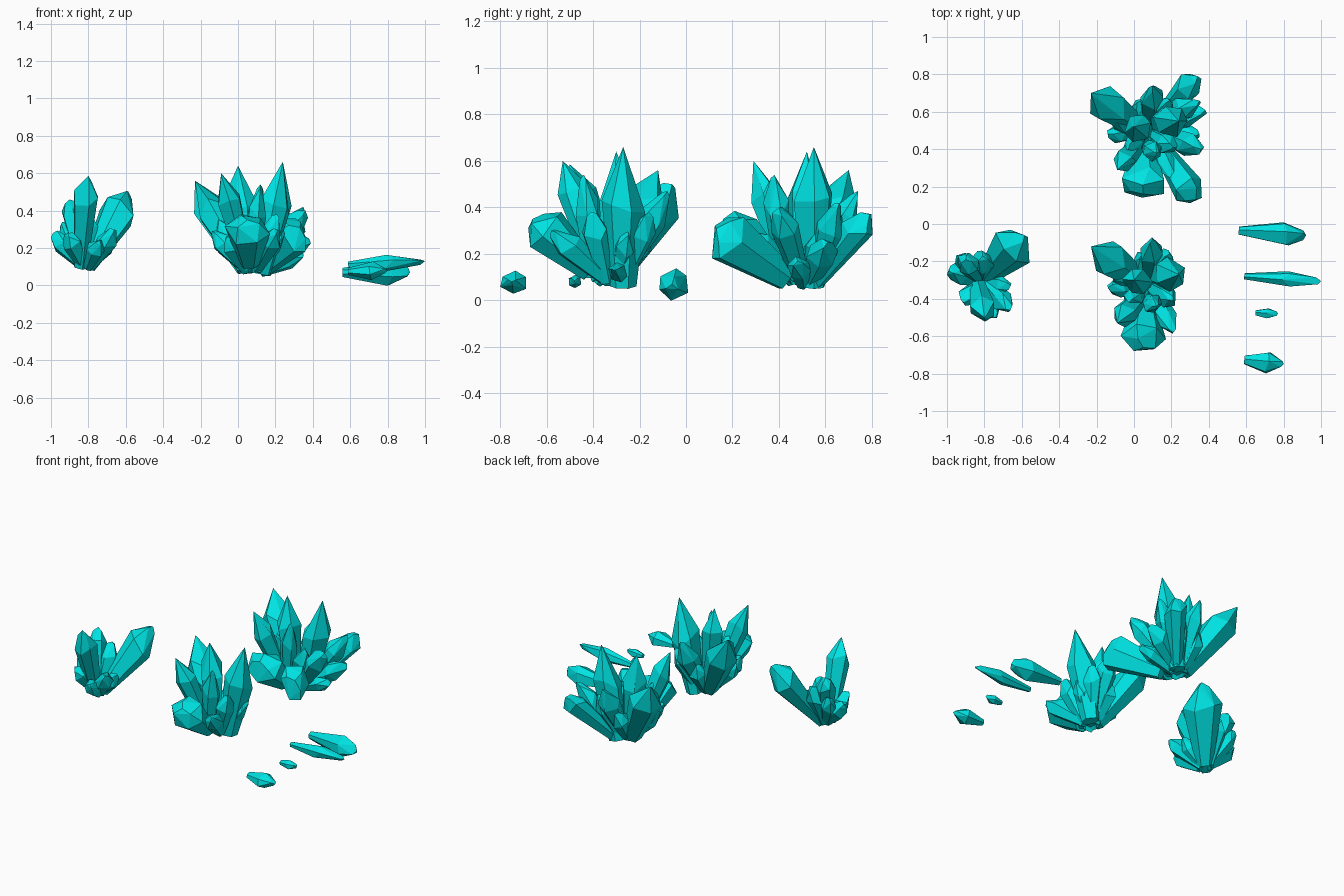
import bpy, bmesh, math, random
from mathutils import Vector

random.seed(4)
mat = bpy.data.materials.new("teal_crystal")
mat.diffuse_color = (0.0, 0.76, 0.76, 1)


def crystal(bm, base, tip, r, cap=0.2, shoulder=0.68, root=0.55, flat=1.0, sides=6):
    """Faceted point: narrow root, wide shoulder, tapered tip (convex hull)."""
    a, b = Vector(base), Vector(tip)
    d = b - a
    rot = d.to_track_quat('Z', 'Y')
    length = d.length
    t = bmesh.new()
    phase = random.uniform(0, math.tau)
    jit = [(random.uniform(-.18, .18), random.uniform(.92, 1.08)) for _ in range(sides)]
    rings = [(0.0, root, sides, 0.0), (shoulder, 1.0, sides, 0.08), (0.95, cap, 3, 0.02)]
    for h, s, n, slant in rings:
        for i in range(n):
            ang = phase + math.tau * (i + jit[i][0]) / n
            rad = r * s * jit[i][1]
            z = length * (h + random.uniform(-slant, slant))
            p = Vector((math.cos(ang) * rad, math.sin(ang) * rad * flat, z))
            t.verts.new(a + rot @ p)
    t.verts.new(b)
    res = bmesh.ops.convex_hull(t, input=t.verts)
    junk = {v for v in res["geom_interior"] if isinstance(v, bmesh.types.BMVert)}
    if junk:
        bmesh.ops.delete(t, geom=list(junk), context='VERTS')
    bmesh.ops.dissolve_limit(t, angle_limit=math.radians(7), verts=t.verts, edges=t.edges)
    bmesh.ops.recalc_face_normals(t, faces=t.faces)
    me = bpy.data.meshes.new("tmp")
    t.to_mesh(me)
    t.free()
    bm.from_mesh(me)
    bpy.data.meshes.remove(me)


def build(name, crystals, dy=0.0):
    bm = bmesh.new()
    for base, tip, r, cap, *rest in crystals:
        off = Vector((0, dy, 0))
        crystal(bm, Vector(base) + off, Vector(tip) + off, r, cap, *rest)
    me = bpy.data.meshes.new(name)
    bm.to_mesh(me)
    bm.free()
    me.materials.append(mat)
    ob = bpy.data.objects.new(name, me)
    bpy.context.collection.objects.link(ob)


# Crystals common to the front and rear clusters (rear position)
shared = [
    ((.12, .55, .06), (.24, .55, .66), .088, .12, .6, .6),
    ((.06, .50, .08), (.00, .52, .64), .075, .12),
    ((.04, .51, .09), (-.23, .70, .56), .100, .12, .65),
    ((.05, .45, .09), (-.09, .29, .60), .065, .15, .75),
    ((.07, .42, .10), (.12, .38, .54), .055, .3),
    ((.06, .41, .12), (.05, .16, .35), .125, .55, .75, .45, .85),
    ((.08, .53, .10), (.10, .74, .47), .065, .3),
    ((.05, .49, .08), (-.14, .48, .29), .055, .4),
    ((.05, .52, .08), (-.11, .54, .36), .055, .35),
    ((.10, .48, .09), (.21, .24, .30), .060, .35),
    ((.10, .48, .08), (.21, .41, .38), .060, .4),
    ((.10, .52, .08), (.24, .57, .30), .050, .45),
    ((.05, .46, .08), (-.06, .32, .26), .055, .4),
    ((.04, .47, .09), (-.03, .40, .42), .055, .4),
    ((.10, .54, .08), (.19, .66, .38), .060, .4),
    ((.06, .52, .08), (.04, .66, .30), .060, .4),
]
# Outer crystals only on the rear cluster
rear_extra = [
    ((.13, .43, .10), (.33, .13, .31), .085, .6, .8, .5, 1.4),
    ((.14, .56, .08), (.34, .79, .37), .070, .5, .8),
    ((.12, .53, .08), (.38, .61, .25), .065, .5),
    ((.12, .50, .08), (.36, .40, .40), .065, .5, .75),
    ((.14, .56, .08), (.35, .66, .42), .065, .35),
    ((.12, .50, .07), (.35, .48, .17), .050, .5),
]
build("rear_cluster", shared + rear_extra)
build("front_cluster", shared, -.82)

# Left cluster
build("left_cluster", [
    ((-.84, -.31, .10), (-.80, -.50, .585), .075, .25, .75),
    ((-.80, -.29, .10), (-.585, -.06, .50), .120, .35, .72, .4, .75),
    ((-.83, -.29, .11), (-.90, -.19, .46), .060, .5, .8),
    ((-.83, -.30, .11), (-.99, -.25, .28), .060, .5),
    ((-.83, -.32, .11), (-.91, -.42, .28), .055, .45),
    ((-.80, -.31, .10), (-.66, -.46, .30), .060, .4),
    ((-.80, -.31, .10), (-.66, -.33, .26), .050, .4),
    ((-.82, -.28, .11), (-.81, -.17, .38), .065, .5),
    ((-.80, -.33, .10), (-.74, -.50, .24), .055, .4),
    ((-.83, -.29, .11), (-.94, -.17, .34), .050, .45),
])

# Loose shards lying on the right
build("long_shard", [((.56, -.035, .07), (.92, -.06, .07), .070, .5, .68, .35)])
build("thin_shard", [((.59, -.28, .11), (1.0, -.305, .13), .043, .45, .55, .4)])
build("small_shard", [((.65, -.475, .08), (.77, -.48, .085), .030, .5, .55, .5)])
build("stubby_shard", [((.59, -.725, .075), (.80, -.75, .08), .062, .3, .6, .4, .8)])
